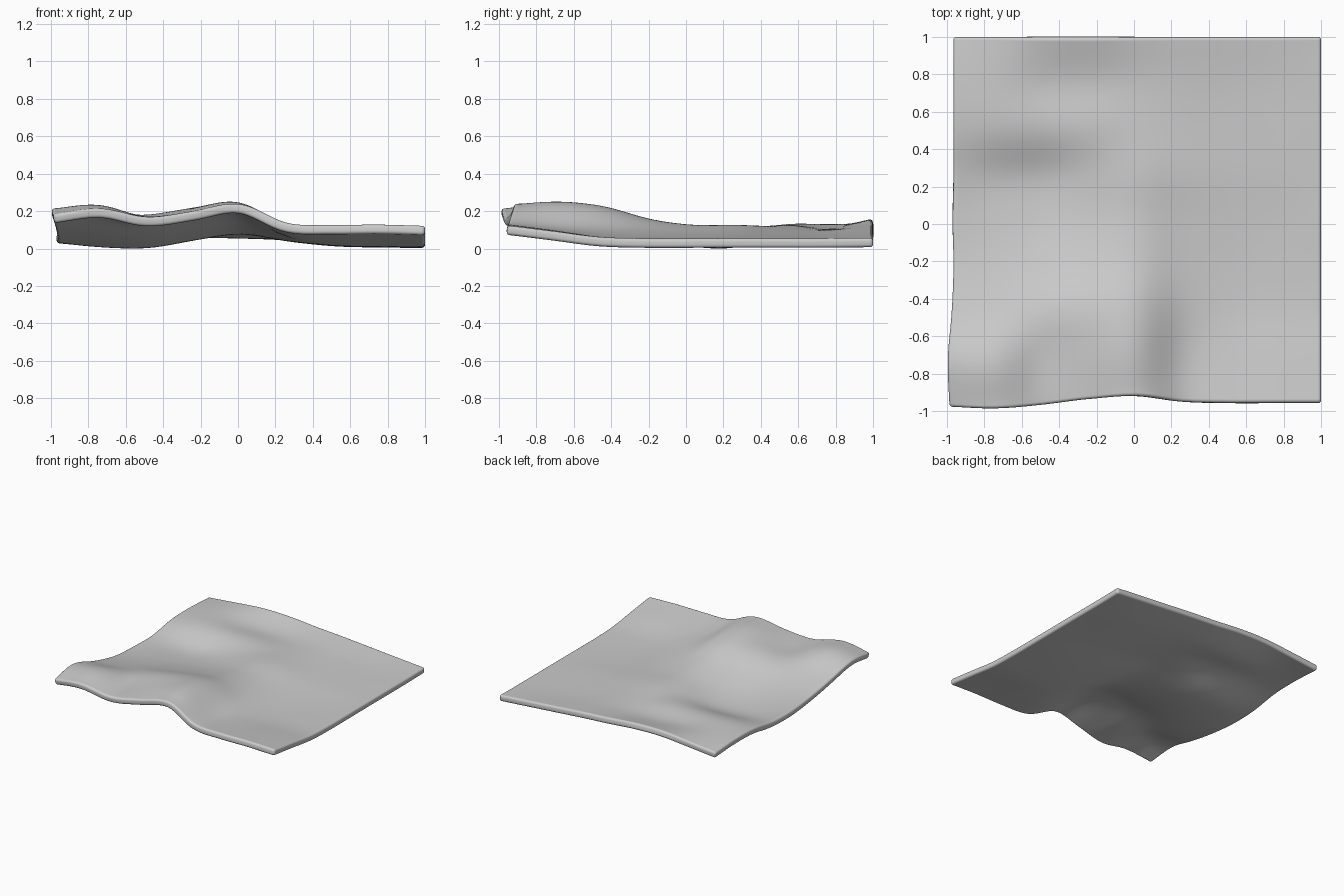
import bpy, bmesh, math

if "Cube" in bpy.data.objects:
    bpy.data.objects.remove(bpy.data.objects["Cube"])

# Mid-surface heights (hundredths): rows run front to back, columns left to right
HEIGHTS = [
    [16.5, 19.5, 15, 18, 22, 12, 11, 11.2, 10.5],
    [19.5, 21.8, 15.3, 19.5, 23.4, 10, 8, 8, 7.5],
    [13, 14, 16, 19.5, 20.3, 9, 5.2, 4.6, 4.4],
    [8, 8.5, 9.5, 12.5, 14, 7.5, 4.4, 3.8, 3.6],
    [6.2, 5, 4.5, 8, 11, 7, 4.8, 3.8, 3.6],
    [6.5, 4, 3.8, 8, 11, 8, 5.8, 4.6, 3.6],
    [10, 11, 11, 11, 9.5, 7.5, 5.8, 4.6, 3.6],
    [10.5, 11.3, 9.5, 8.8, 8.5, 7.8, 6, 4.6, 3.6],
    [9, 11.5, 14, 13.7, 11.5, 9.8, 7.8, 5.8, 3.8]]
FRONT = [-.975, -.985, -.965, -.935, -.92, -.95, -.957, -.957, -.957]
LEFT = [-.985, -.995, -.975, -.965, -.97, -.965, -.965, -.965, -.965]
THICK = 0.05
N = 110


def spline(p, t):
    """Smooth curve through evenly spaced values, t in 0..1."""
    s = t * (len(p) - 1)
    i = min(int(s), len(p) - 2)
    f = s - i
    b, c = p[i], p[i + 1]
    a = p[i - 1] if i > 0 else 2 * b - c
    d = p[i + 2] if i + 2 < len(p) else 2 * c - b
    return b + 0.5 * f * (c - a + f * (2*a - 5*b + 4*c - d + f * (3*(b - c) + d - a)))


# Rumpled cloth sheet
bm = bmesh.new()
grid = []
for j in range(N + 1):
    v = j / N
    row = []
    for i in range(N + 1):
        u = i / N
        left, front = spline(LEFT, v), spline(FRONT, u)
        z = spline([spline(r, u) for r in HEIGHTS], v) / 100
        row.append(bm.verts.new((left + (1 - left) * u, front + (1 - front) * v, z)))
    grid.append(row)
for j in range(N):
    for i in range(N):
        bm.faces.new((grid[j][i], grid[j][i+1], grid[j+1][i+1], grid[j+1][i]))
# Even out the small ripples left by the spline
inner = [v for v in bm.verts if not v.is_boundary]
for _ in range(25):
    bmesh.ops.smooth_vert(bm, verts=inner, factor=0.5, use_axis_z=True)
mesh = bpy.data.meshes.new("blanket")
bm.to_mesh(mesh)
bm.free()
blanket = bpy.data.objects.new("blanket", mesh)
bpy.context.collection.objects.link(blanket)

# Thickness and rounded hem
solid = blanket.modifiers.new("thickness", 'SOLIDIFY')
solid.thickness = THICK
solid.offset = 0
hem = blanket.modifiers.new("rounded_hem", 'BEVEL')
hem.width = 0.017
hem.segments = 4
hem.limit_method = 'ANGLE'
hem.angle_limit = math.radians(50)

bpy.context.view_layer.objects.active = blanket
blanket.select_set(True)
for name in ("thickness", "rounded_hem"):
    bpy.ops.object.modifier_apply(modifier=name)
low = min(v.co.z for v in mesh.vertices)
for v in mesh.vertices:
    v.co.z -= low
bpy.ops.object.shade_smooth_by_angle(angle=math.radians(50))
